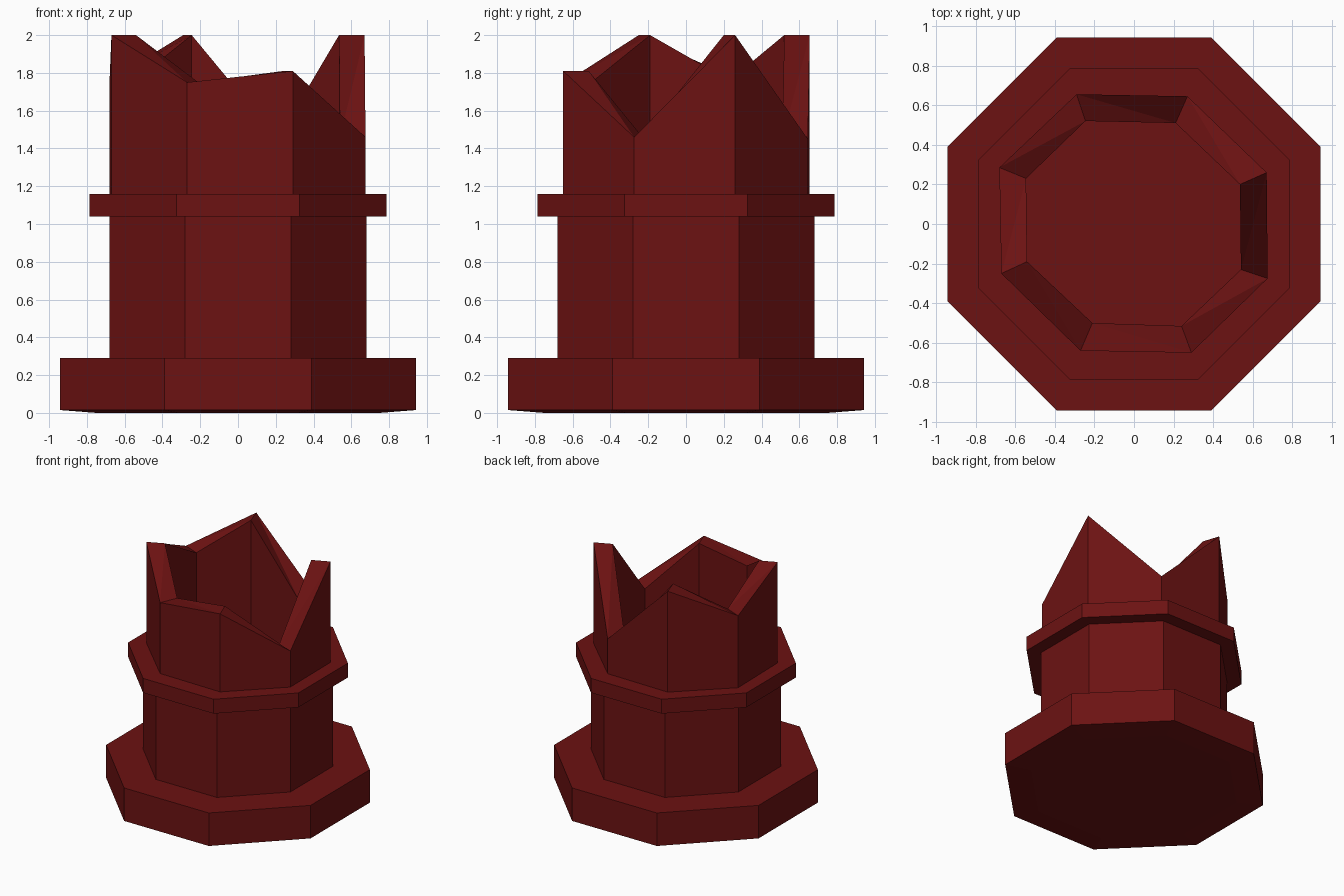
import bpy, math

if "Cube" in bpy.data.objects:
    bpy.data.objects.remove(bpy.data.objects["Cube"])

mat = bpy.data.materials.new("dark_red_stone")
mat.diffuse_color = (0.15, 0.006, 0.006, 1)
mat.use_nodes = True
mat.node_tree.nodes["Principled BSDF"].inputs["Base Color"].default_value = mat.diffuse_color


def octagon(half_width, z):
    r = half_width / math.cos(math.pi / 8)
    angles = [math.pi / 8 + i * math.pi / 4 for i in range(8)]
    return [(r * math.cos(a), r * math.sin(a), z) for a in angles]


def loft(name, rings, cap_bottom=False, cap_top=False, split=()):
    """Skin counter-clockwise octagon rings; bands in split become triangles."""
    verts = [p for ring in rings for p in ring]
    faces = []
    for k in range(len(rings) - 1):
        for i in range(8):
            j = (i + 1) % 8
            a, b = k * 8 + i, k * 8 + j
            c, d = b + 8, a + 8
            if k in split:
                faces += [(a, b, d), (b, c, d)]
            else:
                faces.append((a, b, c, d))
    if cap_bottom:
        faces.append(tuple(range(7, -1, -1)))
    if cap_top:
        n = len(verts)
        faces.append(tuple(range(n - 8, n)))
    mesh = bpy.data.meshes.new(name)
    mesh.from_pydata(verts, [], faces)
    mesh.materials.append(mat)
    obj = bpy.data.objects.new(name, mesh)
    bpy.context.collection.objects.link(obj)
    return obj


# Wide foot with a very slightly bulging underside
loft("base", [octagon(0.75, 0), octagon(0.942, 0.015), octagon(0.942, 0.29)],
     cap_bottom=True, cap_top=True)

# Plain shaft
loft("shaft", [octagon(0.68, 0.29), octagon(0.68, 1.04)])

# Projecting band around the shaft
loft("band", [octagon(0.66, 1.04), octagon(0.785, 1.04),
              octagon(0.785, 1.16), octagon(0.64, 1.16)])

# Broken hollow crown: outer corner, inner corner and jagged rim height
rim = [
    (0.67, 0.26, 0.535, 0.20, 2.00),
    (0.27, 0.645, 0.21, 0.51, 1.45),
    (-0.29, 0.655, -0.245, 0.52, 2.00),
    (-0.68, 0.285, -0.545, 0.23, 1.76),
    (-0.67, -0.25, -0.54, -0.19, 2.00),
    (-0.27, -0.64, -0.21, -0.50, 1.75),
    (0.29, -0.65, 0.24, -0.515, 1.81),
    (0.675, -0.275, 0.54, -0.23, 1.46),
]
outer_low = [(ox, oy, 1.15) for ox, oy, ix, iy, z in rim]
outer_top = [(ox, oy, z) for ox, oy, ix, iy, z in rim]
inner_top = [(ix, iy, z) for ox, oy, ix, iy, z in rim]
inner_floor = [(ix, iy, 0.9) for ox, oy, ix, iy, z in rim]
loft("broken_crown", [outer_low, outer_top, inner_top, inner_floor],
     cap_top=True, split=(1,))
